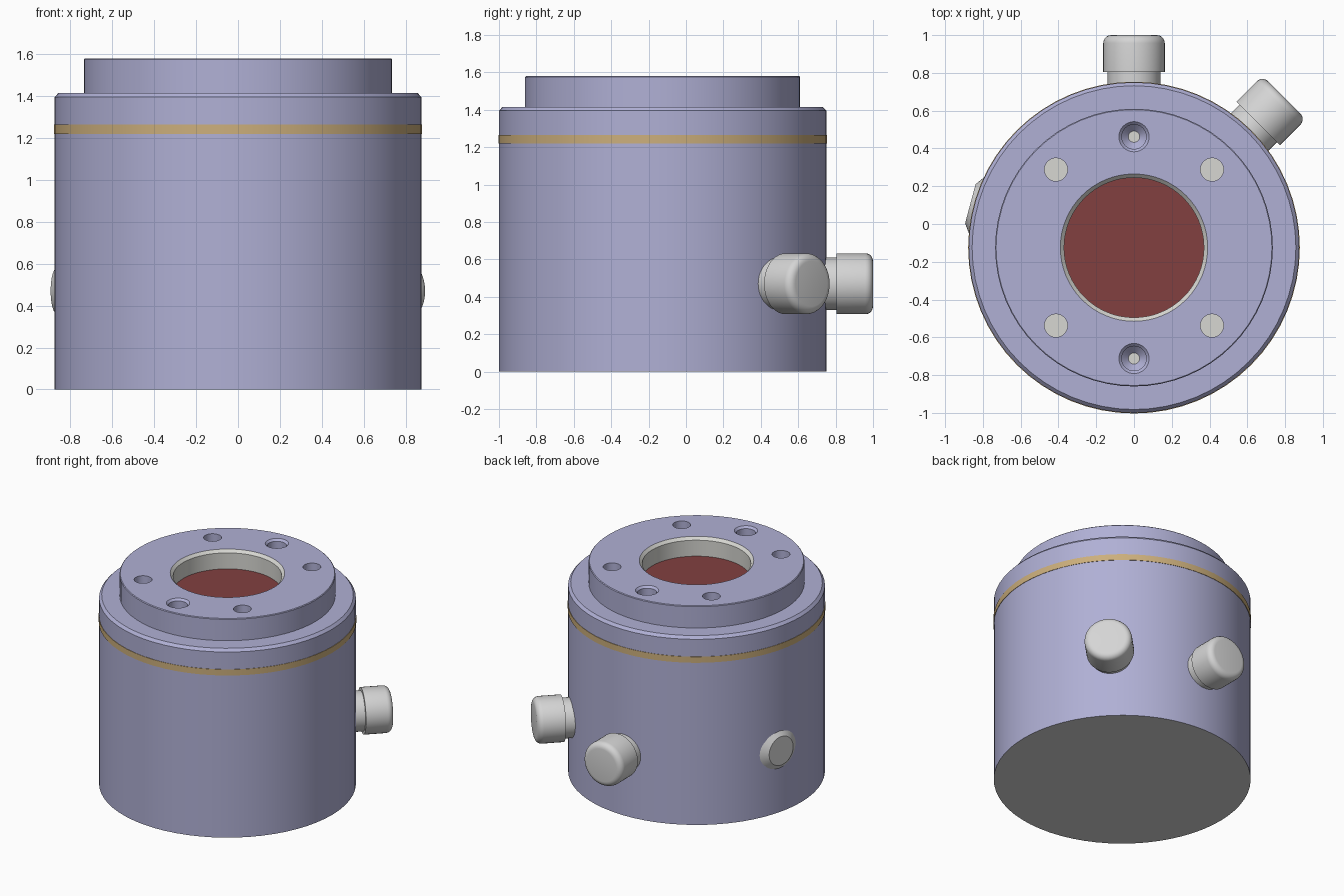
import bpy, bmesh, math
from mathutils import Matrix, Vector

old = bpy.data.objects.get("Cube")
if old:
    bpy.data.objects.remove(old, do_unlink=True)

CENTRE = Vector((0, -0.125, 0))


def material(name, hex_code):
    # Convert a display colour to linear values
    def linear(c):
        return c / 12.92 if c <= 0.04045 else ((c + 0.055) / 1.055) ** 2.4
    rgb = [linear(int(hex_code[i:i + 2], 16) / 255) for i in (0, 2, 4)]
    m = bpy.data.materials.new(name)
    m.use_nodes = True
    m.diffuse_color = (*rgb, 1)
    bsdf = next(n for n in m.node_tree.nodes if n.type == 'BSDF_PRINCIPLED')
    bsdf.inputs["Base Color"].default_value = (*rgb, 1)
    return m


LILAC = material("lilac", "B0B0D5")
TAN = material("tan", "CCAF7C")
STEEL = material("light_steel", "D5D5D5")
INNER = material("pale_grey", "D7D7D2")
RED = material("dark_red", "824040")


def lathe(name, profile, mats, matrix, segments=64, rule=None):
    """Revolve (radius, height) points; rule maps profile step to material index."""
    bm = bmesh.new()
    rings = []
    for r, z in profile:
        if r == 0:
            rings.append([bm.verts.new((0, 0, z))] * segments)
        else:
            rings.append([bm.verts.new((r * math.cos(a), r * math.sin(a), z))
                          for a in (math.tau * i / segments for i in range(segments))])
    for step, (low, high) in enumerate(zip(rings, rings[1:])):
        for i in range(segments):
            j = (i + 1) % segments
            corners = list(dict.fromkeys((low[i], low[j], high[j], high[i])))
            face = bm.faces.new(corners)
            face.material_index = rule(step) if rule else 0
    bm.normal_update()
    mesh = bpy.data.meshes.new(name)
    bm.to_mesh(mesh)
    bm.free()
    for m in mats:
        mesh.materials.append(m)
    ob = bpy.data.objects.new(name, mesh)
    bpy.context.collection.objects.link(ob)
    ob.matrix_world = matrix
    return ob


def activate(ob):
    bpy.ops.object.select_all(action='DESELECT')
    ob.select_set(True)
    bpy.context.view_layer.objects.active = ob


def smooth(ob):
    activate(ob)
    bpy.ops.object.shade_smooth_by_angle(angle=math.radians(30))


upright = Matrix.Translation(CENTRE)

# Main housing with grey underside
smooth(lathe("housing", [(0, 0), (0.875, 0), (0.875, 1.22)], [STEEL, LILAC], upright,
             rule=lambda s: min(s, 1)))

# Tan seal band, standing slightly proud
smooth(lathe("seal_band", [(0.87, 1.22), (0.878, 1.22), (0.878, 1.265), (0.87, 1.265)],
             [TAN], upright))

# Top cover: chamfered collar, raised flange, bore and red floor
cover = lathe("top_cover",
              [(0, 1.265), (0.875, 1.265), (0.875, 1.395), (0.857, 1.415), (0.735, 1.415),
               (0.735, 1.575), (0.73, 1.58), (0.39, 1.58), (0.37, 1.56), (0.37, 1.44),
               (0, 1.44)],
              [LILAC, INNER, RED], upright,
              rule=lambda s: 2 if s == 9 else 1 if s >= 7 else 0)


# Screw holes in the flange, each with a grey floor
def cut(x, y, profile):
    cutter = lathe("hole_cutter", profile, [INNER, LILAC],
                   Matrix.Translation(CENTRE + Vector((x, y, 0))), 32,
                   lambda s: min(s, 1))
    cutter.hide_render = True
    mod = cover.modifiers.new("hole", 'BOOLEAN')
    mod.operation = 'DIFFERENCE'
    mod.solver = 'EXACT'
    mod.material_mode = 'TRANSFER'
    mod.object = cutter
    activate(cover)
    bpy.ops.object.modifier_apply(modifier=mod.name)
    bpy.data.objects.remove(cutter, do_unlink=True)


for sx in (-1, 1):
    for sy in (-1, 1):
        cut(0.413 * sx, 0.413 * sy,
            [(0, 1.45), (0.061, 1.45), (0.061, 1.7), (0, 1.7)])
for sy in (-1, 1):
    cut(0, 0.587 * sy,
        [(0, 1.47), (0.03, 1.47), (0.065, 1.505), (0.065, 1.565), (0.08, 1.58),
         (0.08, 1.7), (0, 1.7)])
smooth(cover)

# Side connectors: neck plus rounded cap, heights measured from the body axis
fillet = 0.042
cap = [(0, 0.8), (0.14, 0.8), (0.14, 0.93), (0.163, 0.93)]
cap += [(0.163 - fillet + fillet * math.cos(a), 1.125 - fillet + fillet * math.sin(a))
        for a in (math.pi / 2 * i / 5 for i in range(6))]
cap.append((0, 1.125))

# Plug set almost flush with the wall, with a wide bevel
plug = [(0, 0.8), (0.16, 0.8), (0.16, 0.859), (0.107, 0.897), (0, 0.897)]

for name, angle, profile in (("back_connector", 90, cap),
                             ("angled_connector", 45, cap),
                             ("flush_plug", 165, plug)):
    place = (Matrix.Translation(CENTRE + Vector((0, 0, 0.47)))
             @ Matrix.Rotation(math.radians(angle), 4, 'Z')
             @ Matrix.Rotation(math.pi / 2, 4, 'Y'))
    smooth(lathe(name, profile, [STEEL], place, 40))
